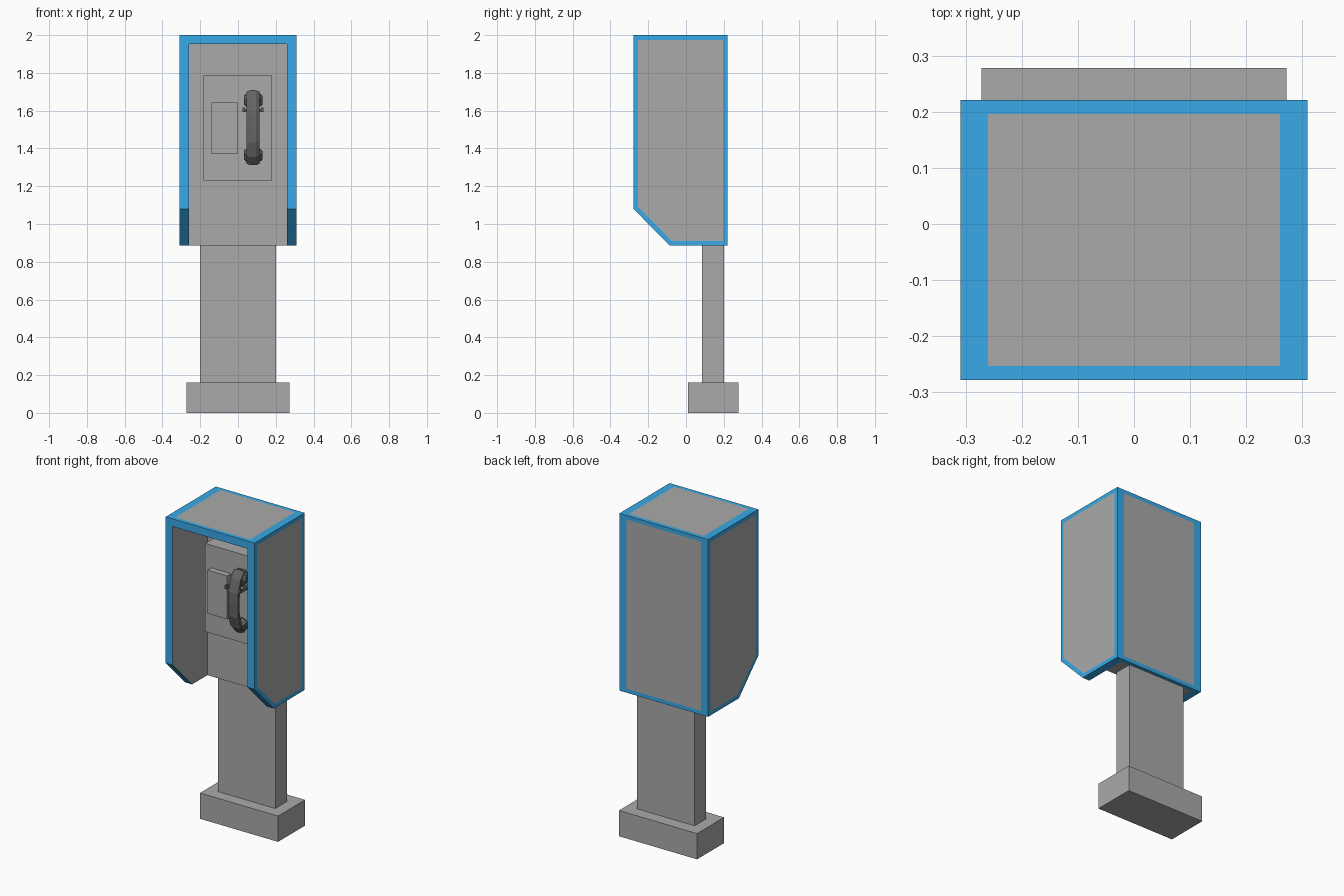
import bpy, bmesh, math
from mathutils import Vector, Matrix

if "Cube" in bpy.data.objects:
    bpy.data.objects.remove(bpy.data.objects["Cube"])


def material(name, rgb):
    m = bpy.data.materials.new(name)
    m.diffuse_color = (*rgb, 1)
    m.use_nodes = True
    m.node_tree.nodes["Principled BSDF"].inputs["Base Color"].default_value = m.diffuse_color
    return m


BLUE = material("blue", (0.04, 0.40, 0.80))
GREY = material("grey", (0.40, 0.40, 0.40))
DARK = material("dark_grey", (0.13, 0.13, 0.13))


def finish(name, bm, *mats):
    bmesh.ops.recalc_face_normals(bm, faces=bm.faces)
    me = bpy.data.meshes.new(name)
    bm.to_mesh(me)
    bm.free()
    for m in mats:
        me.materials.append(m)
    ob = bpy.data.objects.new(name, me)
    bpy.context.collection.objects.link(ob)
    return ob


def box(name, x, y, z, mat=GREY):
    bm = bmesh.new()
    bmesh.ops.create_cube(bm, size=1)
    for v in bm.verts:
        v.co = [(a + b) / 2 + c * (b - a) for (a, b), c in zip((x, y, z), v.co)]
    return finish(name, bm, mat)


def loft(bm, rings):
    """Skin a list of equal-length point rings and cap both ends."""
    loops = [[bm.verts.new(p) for p in r] for r in rings]
    n = len(loops[0])
    for a, b in zip(loops, loops[1:]):
        for i in range(n):
            j = (i + 1) % n
            bm.faces.new((a[i], a[j], b[j], b[i]))
    bm.faces.new(loops[0])
    bm.faces.new(loops[-1])


# Hood: extruded side profile with flush inset panels
profile = [(-0.278, 2), (-0.278, 1.08), (-0.085, 0.885), (0.221, 0.885), (0.221, 2)]
bm = bmesh.new()
loft(bm, [[(x, y, z) for y, z in profile] for x in (-0.309, 0.309)])
bmesh.ops.recalc_face_normals(bm, faces=bm.faces)
panels = [f for f in bm.faces if abs(f.normal.y) < 0.1 or f.normal.y > 0.9]
bmesh.ops.inset_individual(bm, faces=panels, thickness=0.025, use_even_offset=True)
for f in panels:
    f.material_index = 1
    if abs(f.normal.x) < 0.5:
        for v in f.verts:
            v.co.x = math.copysign(0.26, v.co.x)
hood = finish("hood", bm, BLUE, GREY)

# Hollow the hood from the front
cutter = box("hood_cutter", (-0.26, 0.26), (-0.6, 0.067), (0.5, 1.952), BLUE)
cutter.data.materials.append(GREY)
for p in cutter.data.polygons:
    p.material_index = 1
cutter.hide_render = True
mod = hood.modifiers.new("hollow", "BOOLEAN")
mod.operation, mod.solver, mod.object = "DIFFERENCE", "EXACT", cutter
bpy.context.view_layer.objects.active = hood
bpy.ops.object.modifier_apply(modifier=mod.name)
bpy.data.objects.remove(cutter)

# Pedestal and phone body
box("base", (-0.272, 0.272), (0.01, 0.278), (0, 0.162))
box("post", (-0.2, 0.2), (0.085, 0.2), (0.162, 0.885))
box("phone_body", (-0.183, 0.18), (-0.065, 0.067), (1.23, 1.785))
box("keypad_panel", (-0.14, -0.003), (-0.103, -0.065), (1.37, 1.643))

# Handset: octagonal grip swept along a bow, with a cup at each end
CX, CZ = 0.08, 1.51


def octagon(centre, across, rx, rv):
    c, v = Vector(centre), Vector(across).normalized()
    pts = []
    for i in range(8):
        a = math.radians(22.5 + 45 * i)
        pts.append(c + Vector((rx * math.cos(a), 0, 0)) + v * rv * math.sin(a))
    return pts


bm = bmesh.new()
path = [(-0.095, -0.185), (-0.132, -0.145), (-0.154, -0.075), (-0.157, 0),
        (-0.154, 0.075), (-0.132, 0.145), (-0.095, 0.185)]
rings = []
for i, (y, z) in enumerate(path):
    a, b = path[max(i - 1, 0)], path[min(i + 1, len(path) - 1)]
    dy, dz = b[0] - a[0], b[1] - a[1]
    rings.append(octagon((CX, y, CZ + z), (0, dz, -dy), 0.038, 0.021))
loft(bm, rings)
finish("handset_grip", bm, DARK)

for side, name in ((1, "earpiece"), (-1, "mouthpiece")):
    bm = bmesh.new()
    axis = Vector((0, 0.9, -0.43 * side))
    start = Vector((CX, -0.125, CZ + 0.16 * side))
    up = (0, 0.43, 0.9 * side)
    loft(bm, [octagon(start + axis * d, up, r, r * 0.95)
              for d, r in ((0, 0.036), (0.022, 0.053), (0.045, 0.053), (0.055, 0.038))])
    finish(name, bm, DARK)

# Cradle: two prongs either side of the grip, with small upturned tips
for s, name in ((-1, "left"), (1, "right")):
    x = CX + s * 0.049
    box(f"{name}_cradle_prong", (x - 0.007, x + 0.007), (-0.168, -0.065), (1.594, 1.608), DARK)
    box(f"{name}_cradle_tip", (x - 0.007, x + 0.007), (-0.168, -0.156), (1.6, 1.618), DARK)
box("cradle_bar", (CX - 0.056, CX + 0.056), (-0.09, -0.065), (1.594, 1.608), DARK)
